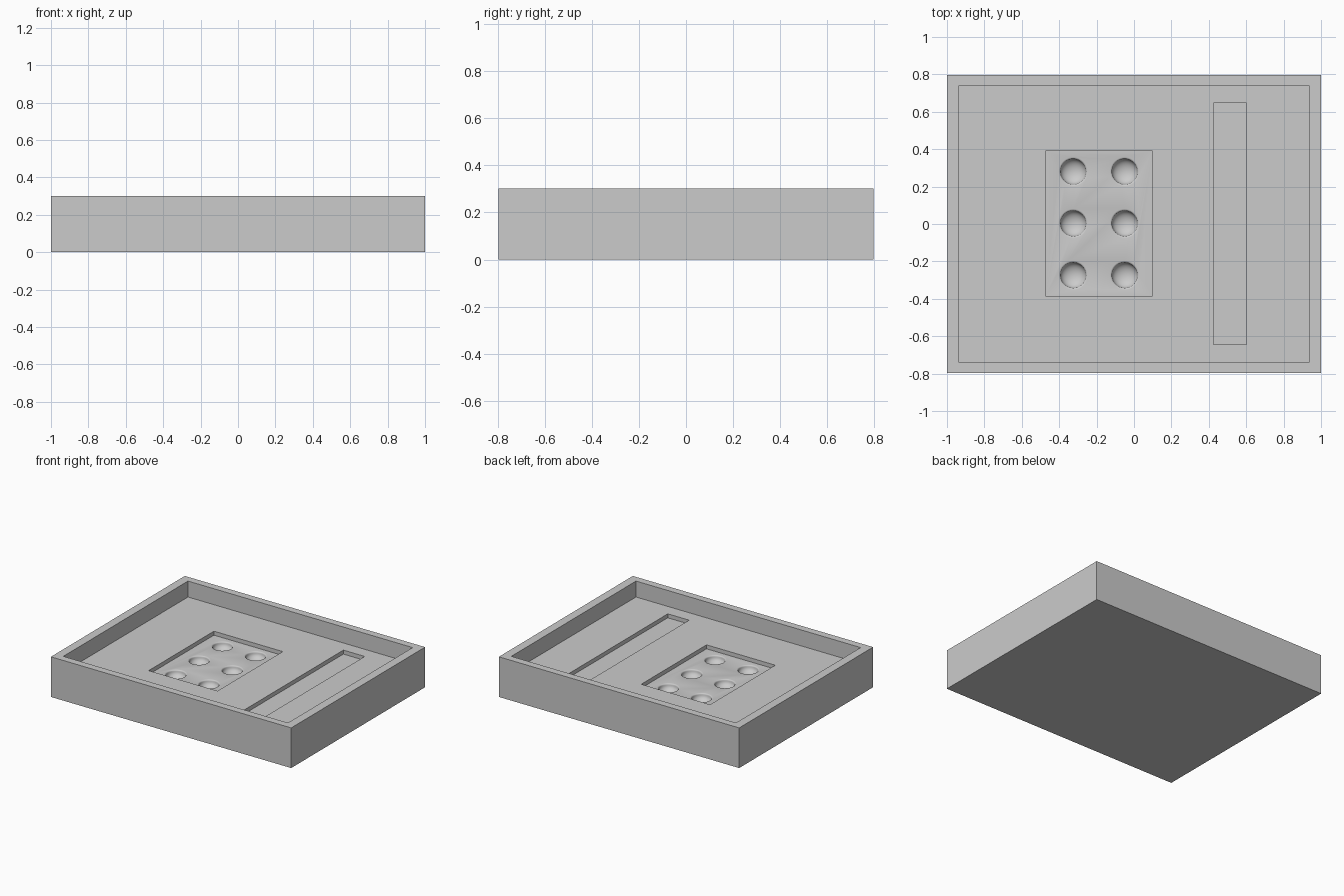
import bpy, bmesh, math

if "Cube" in bpy.data.objects:
    bpy.data.objects.remove(bpy.data.objects["Cube"])

grey = bpy.data.materials.new("light_grey")
grey.diffuse_color = (0.6, 0.6, 0.6, 1)
grey.use_nodes = True
grey.node_tree.nodes["Principled BSDF"].inputs["Base Color"].default_value = grey.diffuse_color


def finish(bm, name):
    bmesh.ops.recalc_face_normals(bm, faces=bm.faces)
    me = bpy.data.meshes.new(name)
    bm.to_mesh(me)
    bm.free()
    me.materials.append(grey)
    ob = bpy.data.objects.new(name, me)
    bpy.context.collection.objects.link(ob)
    return ob


def box(name, x0, x1, y0, y1, z0, z1):
    bm = bmesh.new()
    bmesh.ops.create_cube(bm, size=1)
    for v in bm.verts:
        v.co = (x0 if v.co.x < 0 else x1,
                y0 if v.co.y < 0 else y1,
                z0 if v.co.z < 0 else z1)
    return finish(bm, name)


def dimple(name, cx, cy, z, r=0.068, depth=0.055, fillet=0.01, seg=40):
    # bowl profile, rounded at the rim, capped above the pocket floor
    prof = []
    for i in range(1, 9):
        a = math.radians(80) * i / 8
        prof.append((r * math.sin(a), -fillet - (depth - fillet) * math.cos(a)))
    for i in range(5):
        a = math.radians(90) * i / 4
        prof.append((r + fillet * (1 - math.cos(a)), -fillet + fillet * math.sin(a)))
    prof.append((r + fillet, 0.02))
    bm = bmesh.new()
    rings = [[bm.verts.new((cx + p * math.cos(2 * math.pi * k / seg),
                            cy + p * math.sin(2 * math.pi * k / seg), z + h))
              for k in range(seg)] for p, h in prof]
    for a, b in zip(rings, rings[1:]):
        for k in range(seg):
            n = (k + 1) % seg
            bm.faces.new((a[k], a[n], b[n], b[k]))
    tip = bm.verts.new((cx, cy, z - depth))
    for k in range(seg):
        bm.faces.new((tip, rings[0][(k + 1) % seg], rings[0][k]))
    bm.faces.new(rings[-1])
    return finish(bm, name)


FLOOR, POCKET = 0.182, 0.152

# Outer block, then the recesses cut into it
tray = box("tray", -1, 1, -0.796, 0.796, 0, 0.302)
cutters = [
    box("tray_recess", -0.935, 0.935, -0.741, 0.741, FLOOR, 0.5),
    box("square_pocket", -0.474, 0.099, -0.385, 0.391, POCKET, 0.4),
    box("long_slot", 0.424, 0.602, -0.643, 0.647, POCKET, 0.4),
]
# Two columns of three round dimples
for x in (-0.325, -0.05):
    for y in (0.28, 0.003, -0.274):
        cutters.append(dimple("dimple", x, y, POCKET))

for c in cutters:
    c.hide_render = True
    m = tray.modifiers.new(c.name, 'BOOLEAN')
    m.operation = 'DIFFERENCE'
    m.solver = 'EXACT'
    m.object = c

# Bake the cuts and remove the cutters
bpy.context.view_layer.update()
dg = bpy.context.evaluated_depsgraph_get()
mesh = bpy.data.meshes.new_from_object(tray.evaluated_get(dg))
tray.modifiers.clear()
tray.data = mesh
for c in cutters:
    bpy.data.objects.remove(c)

mesh.materials.clear()
mesh.materials.append(grey)
for p in mesh.polygons:
    p.material_index = 0

bpy.context.view_layer.objects.active = tray
tray.select_set(True)
bpy.ops.object.shade_smooth_by_angle(angle=math.radians(35))
